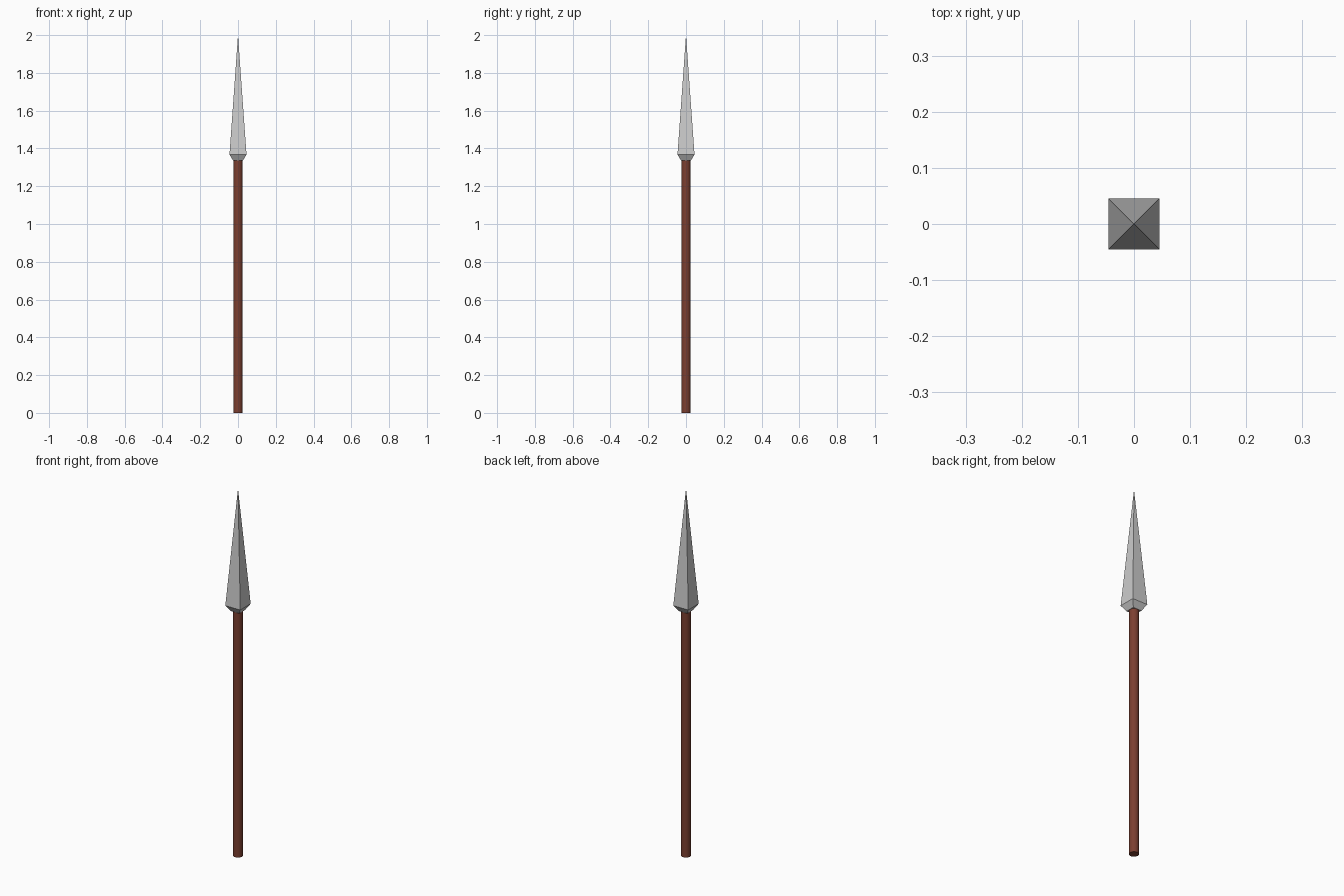
import bpy, bmesh
from math import radians

if "Cube" in bpy.data.objects:
    bpy.data.objects.remove(bpy.data.objects["Cube"])

# Round wooden shaft
bpy.ops.mesh.primitive_cylinder_add(vertices=32, radius=0.024, depth=1.34, location=(0, 0, 0.67))
shaft = bpy.context.object
shaft.name = "shaft"
bpy.ops.object.shade_smooth_by_angle(angle=radians(30))
wood = bpy.data.materials.new("dark_wood")
wood.diffuse_color = (0.2, 0.05, 0.03, 1)
wood.use_nodes = True
wood.node_tree.nodes["Principled BSDF"].inputs["Base Color"].default_value = wood.diffuse_color
shaft.data.materials.append(wood)

# Four-sided metal head: square collar flaring out, then a long taper to a point
bm = bmesh.new()


def square(half, z):
    return [bm.verts.new((sx * half, sy * half, z))
            for sx, sy in ((-1, -1), (1, -1), (1, 1), (-1, 1))]


base, rim = square(0.025, 1.335), square(0.045, 1.367)
tip = bm.verts.new((0, 0, 2.0))
bm.faces.new(base[::-1])
for i in range(4):
    j = (i + 1) % 4
    bm.faces.new((base[i], base[j], rim[j], rim[i]))
    bm.faces.new((rim[i], rim[j], tip))
mesh = bpy.data.meshes.new("spear_head")
bm.to_mesh(mesh)
bm.free()
head = bpy.data.objects.new("spear_head", mesh)
bpy.context.collection.objects.link(head)
